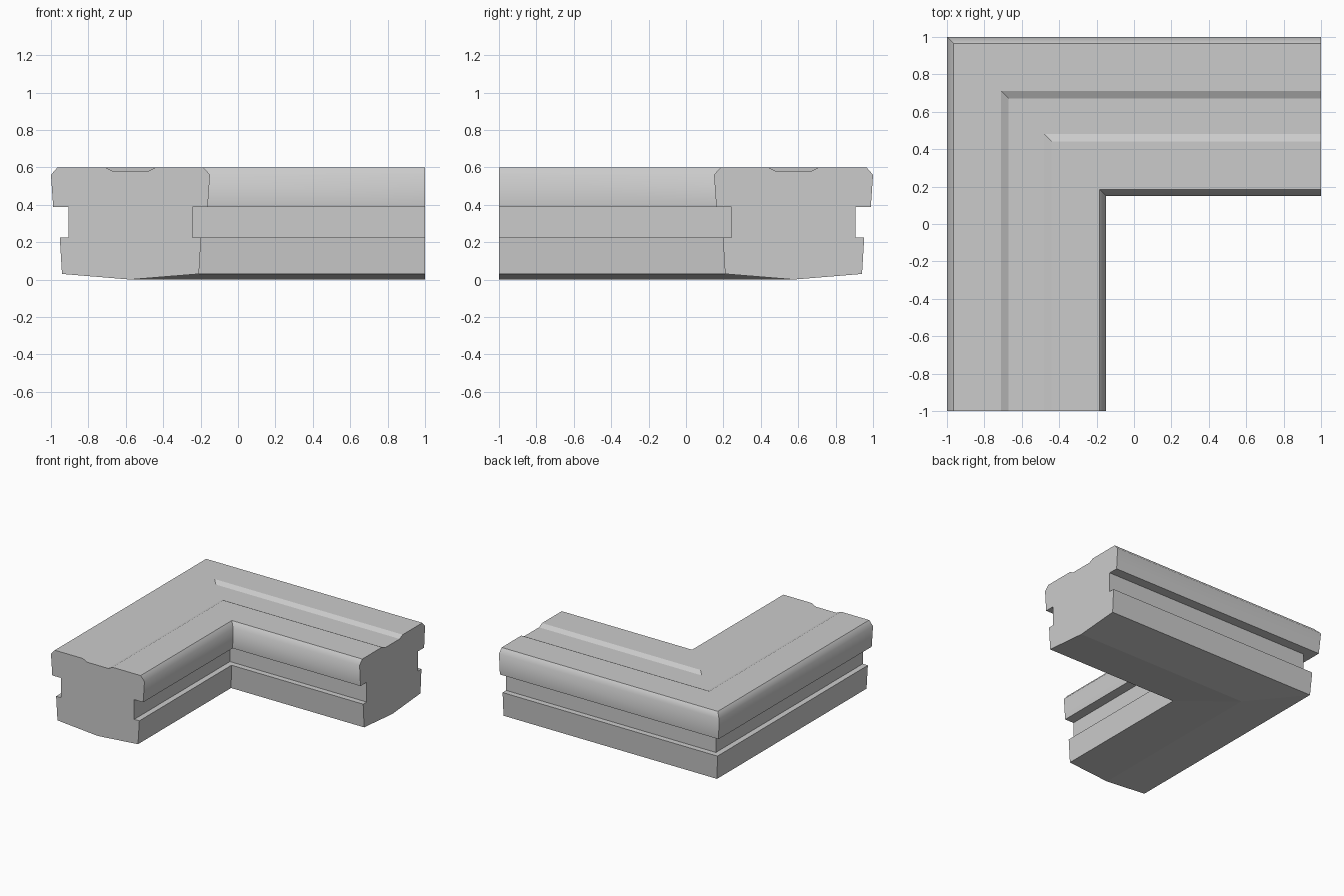
import bpy
import bmesh

cube = bpy.data.objects.get("Cube")
if cube:
    bpy.data.objects.remove(cube, do_unlink=True)

CENTRE = -0.575  # middle line of the moulding

# Half cross-section: distance from the middle line and height, top to bottom
half = [(0.095, 0.58), (0.135, 0.6), (0.39, 0.6), (0.425, 0.56),
        (0.413, 0.387), (0.332, 0.387), (0.332, 0.225), (0.378, 0.225),
        (0.366, 0.03)]
profile = [(CENTRE + d, z) for d, z in half]
profile.append((CENTRE, 0.0))
profile += [(CENTRE - d, z) for d, z in reversed(half)]
count = len(profile)

# Softly rounded shoulders: edge numbers of the chamfers and upper walls
rounded = {2, 3, count - 5, count - 4}

grey = bpy.data.materials.new("light grey")
grey.use_nodes = True
colour = (0.6, 0.6, 0.6, 1.0)
grey.diffuse_color = colour
grey.node_tree.nodes["Principled BSDF"].inputs["Base Color"].default_value = colour

# Sweep the section along two arms that meet in a mitre
bm = bmesh.new()
front_end = [bm.verts.new((p, -1, z)) for p, z in profile]
mitre = [bm.verts.new((p, -p, z)) for p, z in profile]
right_end = [bm.verts.new((1, -p, z)) for p, z in profile]

for start, end in ((front_end, mitre), (mitre, right_end)):
    for i in range(count):
        j = (i + 1) % count
        face = bm.faces.new((start[i], start[j], end[j], end[i]))
        face.smooth = i in rounded

# Cut ends
bm.faces.new(front_end)
bm.faces.new(right_end)
bmesh.ops.recalc_face_normals(bm, faces=bm.faces)

# Keep the mitre crisp
for i in range(count):
    edge = bm.edges.get((mitre[i], mitre[(i + 1) % count]))
    edge.smooth = False

mesh = bpy.data.meshes.new("corner_moulding")
bm.to_mesh(mesh)
bm.free()
mesh.materials.append(grey)
moulding = bpy.data.objects.new("corner_moulding", mesh)
bpy.context.collection.objects.link(moulding)
